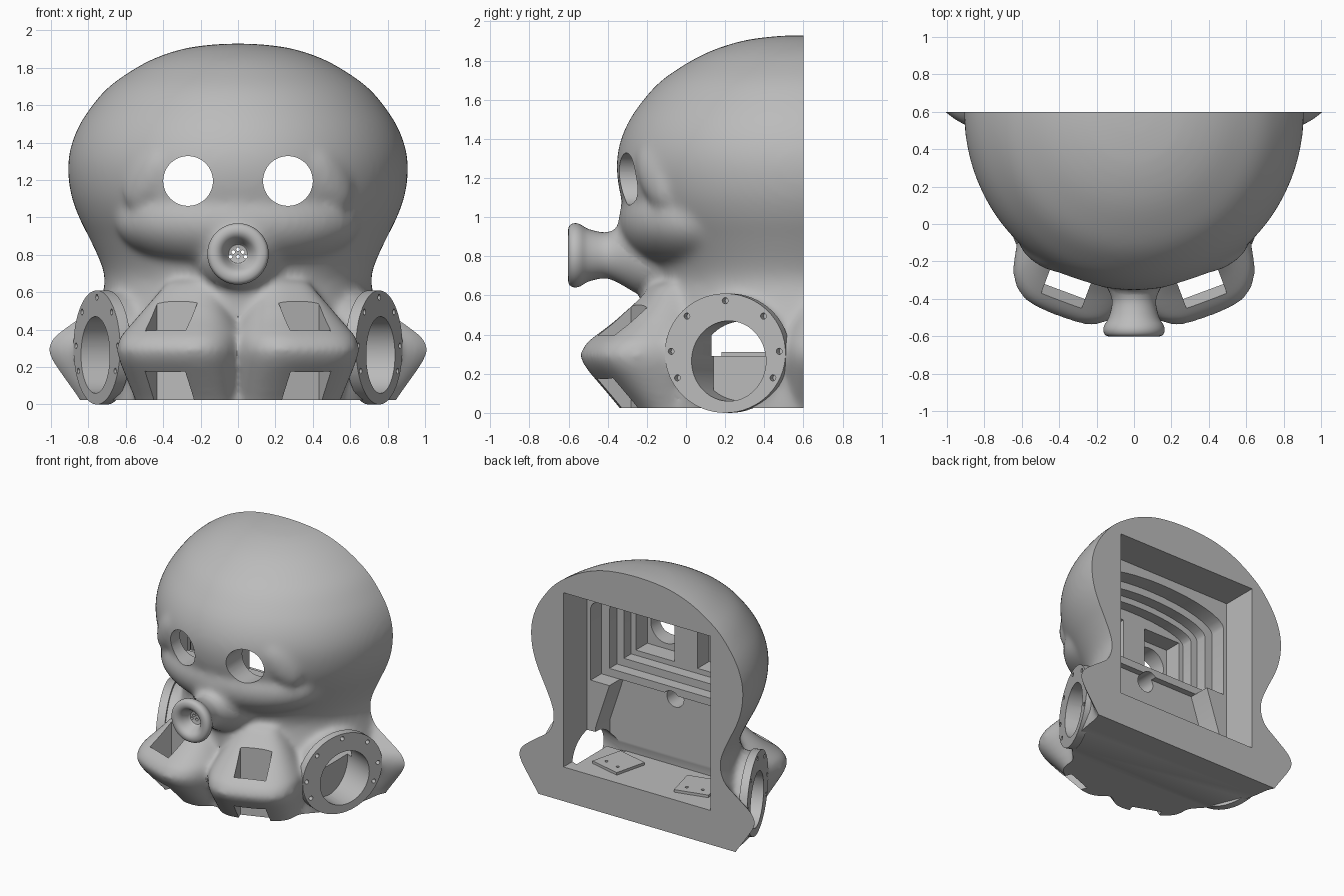
import bpy, bmesh
from math import sin, cos, pi, radians, copysign
from mathutils import Matrix, Vector

if "Cube" in bpy.data.objects:
    bpy.data.objects.remove(bpy.data.objects["Cube"])

grey = bpy.data.materials.new("plain_grey")
grey.use_nodes = True
grey.diffuse_color = (0.5, 0.5, 0.5, 1)
grey.node_tree.nodes["Principled BSDF"].inputs["Base Color"].default_value = (0.5, 0.5, 0.5, 1)

BACK = 0.6   # flat back plane, also the axis of the head


def finish(name, bm):
    bmesh.ops.recalc_face_normals(bm, faces=bm.faces)
    mesh = bpy.data.meshes.new(name)
    bm.to_mesh(mesh)
    bm.free()
    mesh.materials.append(grey)
    ob = bpy.data.objects.new(name, mesh)
    bpy.context.collection.objects.link(ob)
    return ob


def loft(name, rings):
    bm = bmesh.new()
    loops = [[bm.verts.new(p) for p in ring] for ring in rings]
    n = len(loops[0])
    for a, b in zip(loops, loops[1:]):
        for i in range(n):
            bm.faces.new((a[i], a[(i + 1) % n], b[(i + 1) % n], b[i]))
    bm.faces.new(loops[0])
    bm.faces.new(loops[-1])
    return finish(name, bm)


def circle(r, n=96):
    return [(r * cos(2 * pi * i / n), r * sin(2 * pi * i / n)) for i in range(n)]


def spline(points, n=5):
    """Rounded curve through the points."""
    p = [Vector(q) for q in (points[0], *points, points[-1])]
    curve = []
    for a, b, c, d in zip(p, p[1:], p[2:], p[3:]):
        for t in (i / n for i in range(n)):
            curve.append(b + 0.5 * t * (c - a + t * (2 * a - 5 * b + 4 * c - d + t * (3 * b - a - 3 * c + d))))
    return curve + [p[-1]]


def prism(name, outline, y0, y1):
    return loft(name, [[(x, y, z) for x, z in outline] for y in (y0, y1)])


def box(name, x0, x1, y0, y1, z0, z1):
    return prism(name, [(x0, z0), (x1, z0), (x1, z1), (x0, z1)], y0, y1)


def rod(name, start, direction, r, depth, n=48, stretch=1):
    turn = Vector(direction).to_track_quat('Z', 'Y').to_matrix()
    return loft(name, [[Vector(start) + turn @ Vector((x * stretch, y, h)) for x, y in circle(r, n)]
                       for h in (0, depth)])


def ellipsoid(name, place, size):
    bm = bmesh.new()
    bmesh.ops.create_uvsphere(bm, u_segments=48, v_segments=24, radius=1,
                              matrix=place @ Matrix.Diagonal((*size, 1)))
    return finish(name, bm)


def activate(ob):
    bpy.ops.object.select_all(action='DESELECT')
    ob.select_set(True)
    bpy.context.view_layer.objects.active = ob


def combine(target, tool, op='DIFFERENCE'):
    mod = target.modifiers.new("bool", 'BOOLEAN')
    mod.operation, mod.object, mod.solver = op, tool, 'MANIFOLD'
    activate(target)
    bpy.ops.object.modifier_apply(modifier=mod.name)
    bpy.data.objects.remove(tool)


# Head and skirt, turned about the back plane
head_profile = [(0.8, -0.1), (0.82, 0.02), (0.81, 0.25), (0.76, 0.45), (0.725, 0.58),
                (0.712, 0.67), (0.735, 0.76), (0.79, 0.88), (0.85, 1.0), (0.892, 1.12),
                (0.909, 1.25), (0.898, 1.36), (0.86, 1.47), (0.8, 1.57), (0.71, 1.68),
                (0.6, 1.765), (0.46, 1.845), (0.3, 1.9), (0.15, 1.923), (0.02, 1.93)]
body = loft("octopus_body", [[(x, BACK + 1.05 * y, z) for x, y in circle(r, 128)]
                             for r, z in spline(head_profile)])
# Cheeks below the eyes, and the throat under the spout
soft = [ellipsoid("cheeks", Matrix.Translation((0, 0.08, 0.98)), (0.66, 0.425, 0.28)),
        ellipsoid("throat", Matrix.Translation((0, 0, 0.58)), (0.3, 0.23, 0.3))]

# Spout: the root blends into the face, the rim is added crisp later
spout_profile = spline([(0.25, -0.1), (0.2, -0.24), (0.155, -0.32), (0.125, -0.38), (0.118, -0.43),
                        (0.135, -0.5), (0.158, -0.54), (0.164, -0.57), (0.152, -0.595), (0.12, -0.602),
                        (0.09, -0.585), (0.065, -0.54), (0.05, -0.51), (0.01, -0.505)], 3)


def spout(profile):
    return loft("spout", [[(x, y, 0.805 + z) for x, z in circle(r, 64)] for r, y in profile])


soft.append(spout(spout_profile[:13]))


# Arm stubs: rounded square sections with a bulge at mid height
def arm_point(angle, u, v, z):
    return Vector((u * sin(angle) + v * cos(angle), BACK - u * cos(angle) + v * sin(angle), z))


def rounded(t, size):
    return size * copysign(abs(t) ** 0.6, t)


arm_levels = [(-0.1, 0.17, 0.26), (0.02, 0.25, 0.285), (0.12, 0.34, 0.31), (0.23, 0.44, 0.335),
              (0.295, 0.475, 0.345), (0.36, 0.435, 0.335), (0.46, 0.3, 0.27),
              (0.56, 0.19, 0.2), (0.66, 0.1, 0.12)]
FRONT = radians(20.5)
for angle, root in ((FRONT, 0.7), (radians(107), 0.62)):
    for side in (1, -1):
        soft.append(loft("arm", [[arm_point(side * angle, root + rounded(x, a), rounded(y, b), z)
                                  for x, y in circle(1, 48)] for z, a, b in arm_levels]))

TILT = radians(22)   # how far the side flanges turn forward
for side in (1, -1):
    # Lids beside the eyes
    place = (Matrix.Translation((side * 0.5, -0.168, 1.205)) @ Matrix.Rotation(side * radians(35), 4, 'Z')
             @ Matrix.Rotation(side * radians(-38), 4, 'Y'))
    soft.append(ellipsoid("lid", place, (0.1, 0.05, 0.18)))
    # Swelling that carries the flange
    out = Vector((side * cos(TILT), -sin(TILT), 0))
    soft.append(rod("boss", Vector((side * 0.755, 0.2, 0.31)) - out * 0.25, out, 0.285, 0.24, 64, 1.08))

# Blend the soft parts into one skin
activate(body)
for ob in soft:
    ob.select_set(True)
bpy.ops.object.join()
remesh = body.modifiers.new("remesh", 'REMESH')
remesh.mode, remesh.voxel_size = 'VOXEL', 0.018
bpy.ops.object.modifier_apply(modifier=remesh.name)
smooth = body.modifiers.new("smooth", 'SMOOTH')
smooth.factor, smooth.iterations = 0.5, 28
bpy.ops.object.modifier_apply(modifier=smooth.name)
combine(body, spout(spout_profile), 'UNION')

# Flat back and flat base
combine(body, box("back_cut", -2, 2, BACK, 3, -1, 3))
combine(body, box("base_cut", -2, 2, -2, 2, -1, 0.025))

# Stepped chamber open at the back: half width, front y, bottom, side top, arch rise
combine(body, box("opening_cut", -0.63, 0.63, 0.31, 0.8, 0.29, 1.64))
combine(body, prism("lower_cut", [(-0.56, 0.29), (0.56, 0.29), (0.56, 0.5), (0.44, 0.86),
                                  (-0.44, 0.86), (-0.56, 0.5)], 0.13, 0.8))
steps = [(0.6, 0.18, 0.86, 1.42, 0.15), (0.53, 0.09, 0.92, 1.38, 0.13), (0.47, 0, 0.98, 1.36, 0.1)]
for w, y, low, top, rise in steps:
    arch = [(w * cos(pi * i / 16), top + rise * sin(pi * i / 16)) for i in range(17)]
    combine(body, prism("chamber_cut", [(-w, low), (w, low)] + arch, y, 0.8))
combine(body, rod("spout_bore", (0, -0.45, 0.815), (0, 1, 0), 0.072, 0.7))

for side in (1, -1):
    # Eye pockets and eye holes
    x0, x1 = sorted((side * 0.1, side * 0.43))
    combine(body, box("pocket_cut", x0, x1, -0.14, 0.1, 1.02, 1.37))
    combine(body, rod("eye_cut", (side * 0.267, -0.6, 1.195), (0, 1, 0), 0.133, 0.7, 64))

    # Square loops through the front arms, leaving a thick bar at mid height
    rings = []
    for z, reach in ((-0.1, 1.09), (0.17, 1.09), (0.29, 1.03), (0.41, 1.09), (0.8, 1.09)):
        outline = [(0.9, -0.105), (reach, -0.105), (reach, 0.125), (0.9, 0.125)]
        rings.append([arm_point(side * FRONT, u, side * v, z) for u, v in outline])
    combine(body, loft("arm_cut", rings))

    # Side flange with round port and bolt holes
    out = Vector((side * cos(TILT), -sin(TILT), 0))
    along = Vector((side * sin(TILT), cos(TILT), 0))
    centre = Vector((side * 0.755, 0.2, 0.305))
    combine(body, rod("flange_room", centre, out, 0.308, 0.4, 64, 1.09))
    combine(body, rod("flange", centre - out * 0.06, out, 0.305, 0.06, 64, 1.09), 'UNION')
    port = centre + along * 0.02 - Vector((0, 0, 0.04))
    combine(body, rod("port_cut", port - out * 0.34, out, 0.205, 0.4, 64))
    for deg in (-28, 2, 45, 90, 135, 178, 208):
        spot = centre + along * 0.298 * cos(radians(deg)) + Vector((0, 0, 0.268 * sin(radians(deg))))
        combine(body, rod("bolt_cut", spot - out * 0.04, out, 0.016, 0.1, 12))

# Nozzle holes inside the spout
for x, z in ((-0.04, 0.79), (0, 0.79), (0.04, 0.79), (-0.025, 0.815), (0.025, 0.815), (0, 0.83)):
    combine(body, rod("nozzle_cut", (x, -0.6, z), (0, 1, 0), 0.01, 0.3, 12))

# Chamber floor and its two mounting plates
combine(body, box("floor", -0.58, 0.58, 0.14, 0.59, 0.06, 0.29), 'UNION')
for side in (1, -1):
    plate = box("plate", -0.13, 0.13, -0.13, 0.13, 0.27, 0.31)
    for x in (-0.06, 0.06):
        combine(plate, rod("screw_cut", (x, 0.06, 0.2), (0, 0, 1), 0.012, 0.3, 12))
    plate.data.transform(Matrix.Translation((side * 0.34, 0.34, 0)) @ Matrix.Rotation(side * radians(-14), 4, 'Z'))
    plate.name = "left_plate" if side > 0 else "right_plate"

activate(body)
bpy.ops.object.shade_smooth_by_angle(angle=radians(32))
